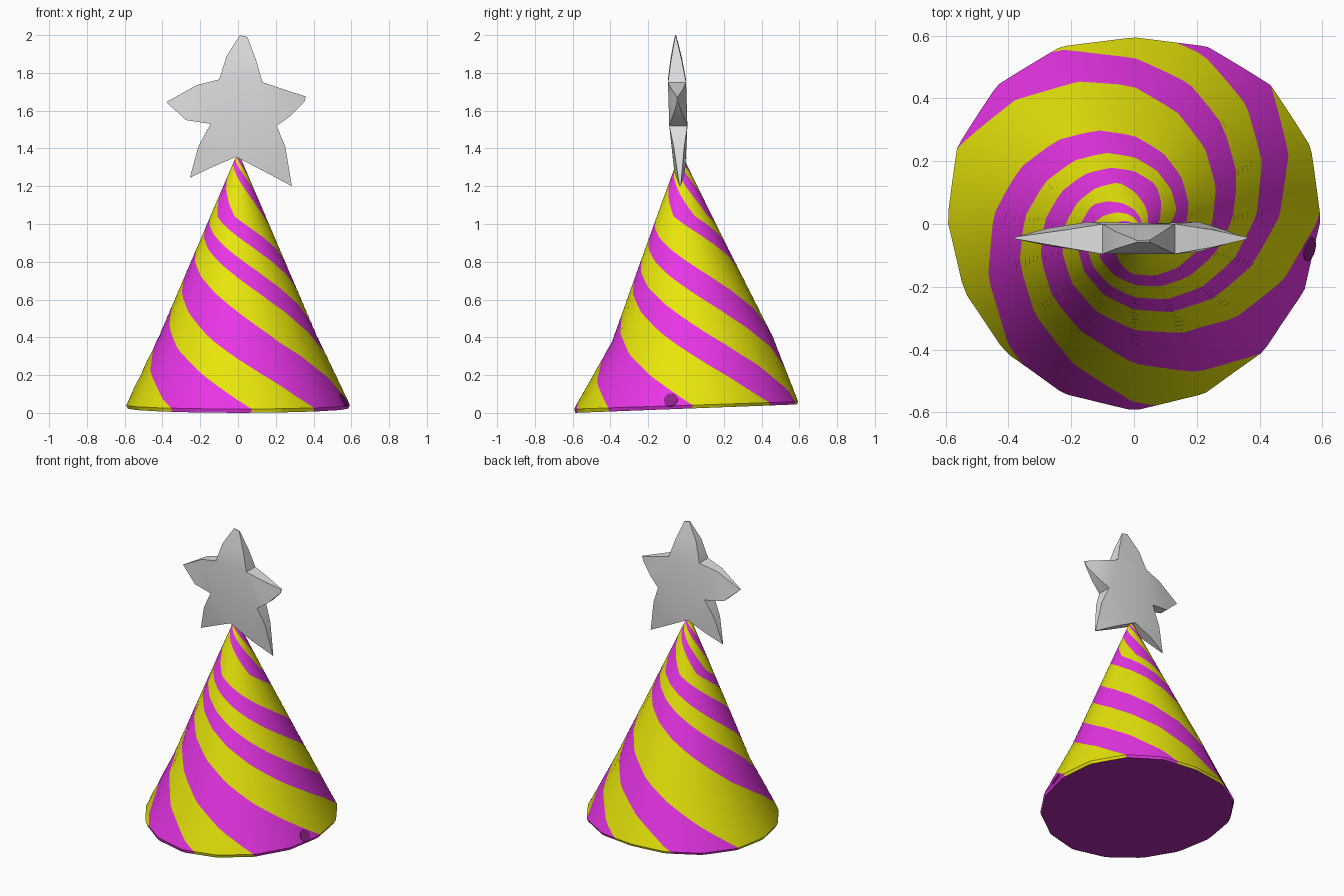
import bpy, bmesh, math
from mathutils import Vector, Matrix
from mathutils.bvhtree import BVHTree

if "Cube" in bpy.data.objects:
    bpy.data.objects.remove(bpy.data.objects["Cube"])


def material(name, rgb):
    m = bpy.data.materials.new(name)
    m.diffuse_color = (*rgb, 1)
    m.use_nodes = True
    m.node_tree.nodes["Principled BSDF"].inputs["Base Color"].default_value = m.diffuse_color
    return m


MAGENTA = material("magenta", (0.80, 0.035, 0.79))
YELLOW = material("yellow", (0.80, 0.79, 0.003))
SILVER = material("silver grey", (0.74, 0.74, 0.75))
PLUM = material("dark plum", (0.27, 0.015, 0.25))
PURPLE = material("underside purple", (0.42, 0.02, 0.41))


def finish(bm, name, mats, recalc=True):
    if recalc:
        bmesh.ops.recalc_face_normals(bm, faces=bm.faces)
    me = bpy.data.meshes.new(name)
    bm.to_mesh(me)
    bm.free()
    ob = bpy.data.objects.new(name, me)
    bpy.context.collection.objects.link(ob)
    for m in mats:
        me.materials.append(m)
    return ob


# Hat profile: radius, centre y, height, tilt of the ring along y
PROFILE = [(0.595, 0.0, 0.04, 0.033), (0.425, 0.03, 0.395, 0.05), (0.016, -0.027, 1.345, 0.0)]
# Stripe borders at the rim in degrees, magenta and yellow in turn
BORDERS = [232, 277, 314, 362, 405, 437, 476, 518, 592]
SUB = 16
COLS = [a + (b - a) * i / SUB for a, b in zip(BORDERS, BORDERS[1:]) for i in range(SUB)]
N = len(COLS)


def twist(r):
    """Spiral turn in degrees; it eases off near the tip."""
    turn = math.log(0.595 / r)
    return 182 * min(turn, 1.4) + 75 * max(turn - 1.4, 0)


def ring(r, cy, z, tilt):
    """Points of a 16-sided ring, turned along the spiral; the rim bulges a little at the back."""
    pts, normals = [], []
    bulge = max(0, (r - 0.425) / 0.17)
    for c in COLS:
        a = math.radians(c - twist(r))
        side = math.pi / 8
        rr = r * math.cos(side / 2) / math.cos(a % side - side / 2)
        rr *= 1 + bulge * abs(math.sin(2 * a)) * (0.035 if math.sin(a) > 0 else -0.018)
        y = rr * math.sin(a) + 0.014 * bulge * math.cos(a) ** 2
        pts.append(Vector((rr * math.cos(a), y + cy, z + tilt * y)))
        normals.append(Vector((math.cos(a), math.sin(a), 0.45)).normalized())
    return pts, normals


# Striped cone: rings spaced evenly along the spiral
rings = []
for lo, hi, steps in ((PROFILE[0], PROFILE[1], 16), (PROFILE[1], PROFILE[2], 80)):
    for i in range(steps + (hi is PROFILE[2])):
        r = lo[0] * (hi[0] / lo[0]) ** (i / steps)
        f = (lo[0] - r) / (lo[0] - hi[0])
        rings.append(ring(r, *[p + (q - p) * f for p, q in zip(lo[1:], hi[1:])]))

bm = bmesh.new()
verts = [[bm.verts.new(p) for p in pts] for pts, _ in rings]
normals = [n for _, ns in rings for n in ns]
tip = bm.verts.new((-0.003, -0.027, 1.36))
normals.append(Vector((0, 0, 1)))
for c in range(N):
    d = (c + 1) % N
    tris = [(verts[-1][c], verts[-1][d], tip)]
    for low, high in zip(verts, verts[1:]):
        tris += [(low[c], low[d], high[d]), (low[c], high[d], high[c])]
    for t in tris:
        f = bm.faces.new(t)
        f.material_index = (c // SUB) % 2
        f.smooth = True
bm.normal_update()
surface = BVHTree.FromBMesh(bm)
cone = finish(bm, "striped_cone", [MAGENTA, YELLOW], recalc=False)
cone.data.normals_split_custom_set_from_vertices(normals)

# Thin turned-in rim and flat underside
bm = bmesh.new()
top = [bm.verts.new(p) for p in rings[0][0]]
bottom = [bm.verts.new((p.x * 0.985, p.y * 0.99, 0.0225 + 0.0375 * p.y)) for p in rings[0][0]]
for c in range(N):
    d = (c + 1) % N
    f = bm.faces.new((bottom[c], bottom[d], top[d], top[c]))
    f.material_index = (c // SUB) % 2
bm.faces.new(list(reversed(bottom))).material_index = 2
finish(bm, "hat_base", [MAGENTA, YELLOW, PURPLE], recalc=False)

# Small dark spot lying on the cone near the rim on the right side
hit = surface.ray_cast(Vector((1, -0.08, 0.068)), Vector((-1, 0, 0)))
bm = bmesh.new()
bmesh.ops.create_cone(bm, cap_ends=True, segments=16, radius1=0.038, radius2=0.038, depth=0.006)
place = (Matrix.Translation(hit[0] + hit[1] * 0.001)
         @ hit[1].to_track_quat('Z', 'Y').to_matrix().to_4x4())
bmesh.ops.transform(bm, matrix=place, verts=bm.verts)
finish(bm, "dark_spot", [PLUM])

# Star: five arms, each notch, side, tip points, side (x, z), clockwise
ARMS = [
    [(-0.10, 1.765), (-0.06, 1.89), (0.01, 2.0), (0.05, 1.99), (0.095, 1.87)],
    [(0.13, 1.75), (0.25, 1.71), (0.36, 1.675), (0.35, 1.645), (0.275, 1.57)],
    [(0.205, 1.52), (0.25, 1.41), (0.285, 1.20), (0.145, 1.275)],
    [(-0.01, 1.355), (-0.14, 1.30), (-0.255, 1.245), (-0.21, 1.41)],
    [(-0.145, 1.53), (-0.275, 1.55), (-0.38, 1.645), (-0.22, 1.735)],
]
bm = bmesh.new()
sides = []
for s in (-1, 1):
    arms = []
    for k, arm in enumerate(ARMS):
        last = len(arm) - 1
        notch = 0.035 if k == 3 else 0.048      # thinner where it meets the cone
        row = []
        for i, (x, z) in enumerate(arm):
            half = notch if i == 0 else 0.028 if i in (1, last) else 0.003
            row.append(bm.verts.new((x, -0.043 - 0.03 * (z - 1.6) + s * half, z)))
        arms.append(row)
    bm.faces.new([a[0] for a in arms])
    for i, a in enumerate(arms):
        nxt = arms[(i + 1) % 5][0]
        bm.faces.new((a[0], a[1], a[-1], nxt))
        bm.faces.new(a[1:])
    sides.append([v for a in arms for v in a])
front, back = sides
for i in range(len(front)):
    j = (i + 1) % len(front)
    bm.faces.new((front[i], front[j], back[j], back[i]))
star = finish(bm, "star_topper", [SILVER])
bpy.context.view_layer.objects.active = star
star.select_set(True)
bpy.ops.object.shade_smooth_by_angle(angle=math.radians(25))
